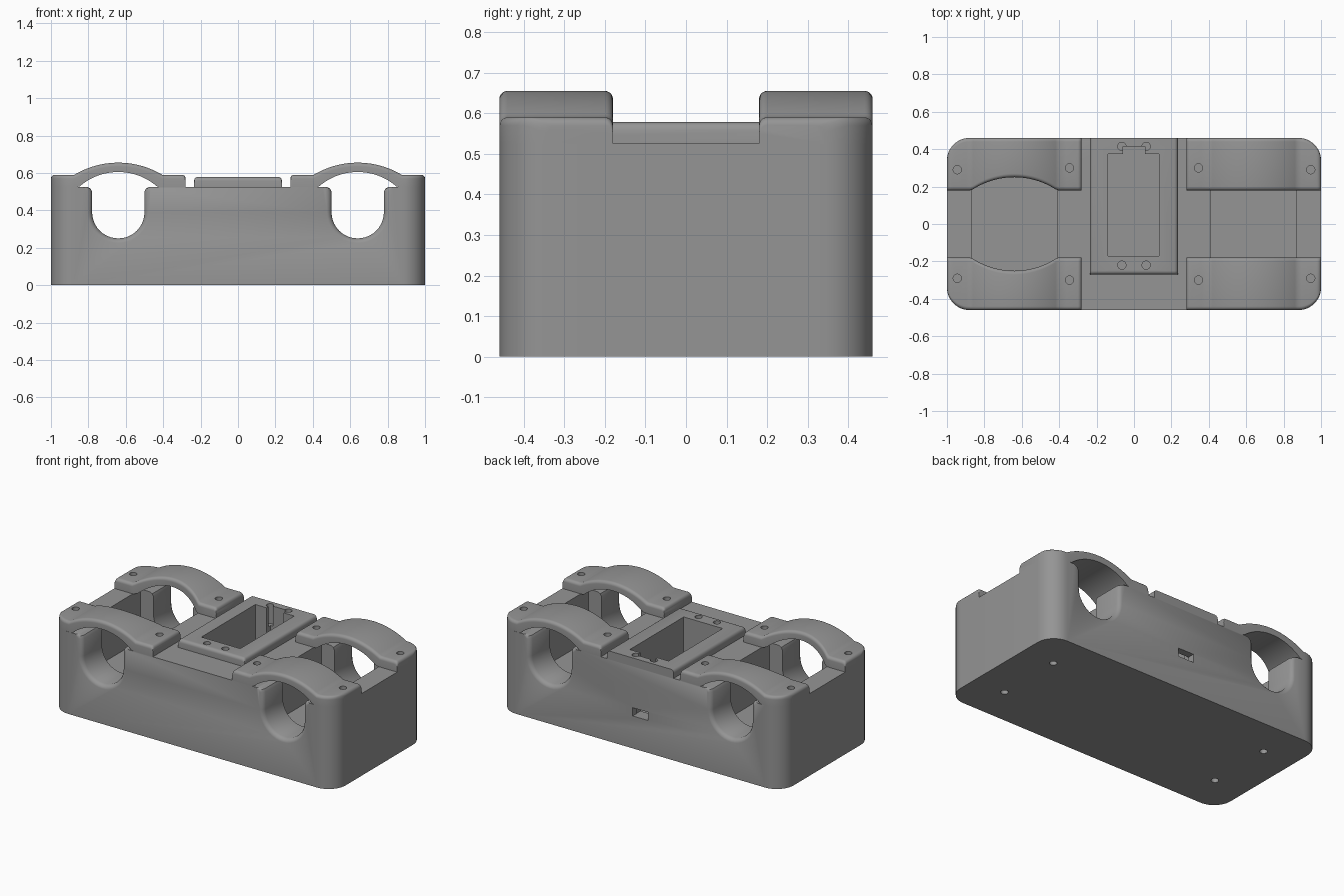
import bpy, bmesh, math

if "Cube" in bpy.data.objects:
    bpy.data.objects.remove(bpy.data.objects["Cube"])

grey = bpy.data.materials.new("mid_grey")
grey.diffuse_color = (0.3, 0.3, 0.3, 1)
grey.use_nodes = True
grey.node_tree.nodes["Principled BSDF"].inputs["Base Color"].default_value = grey.diffuse_color

TOP, HALF_Y, CORNER, FILLET = 0.525, 0.46, 0.12, 0.02


def loft(name, sections):
    """Skin a list of equal-length point loops and cap both ends."""
    bm = bmesh.new()
    rings = [[bm.verts.new(p) for p in s] for s in sections]
    n = len(rings[0])
    for a, b in zip(rings, rings[1:]):
        for i in range(n):
            j = (i + 1) % n
            bm.faces.new((a[i], a[j], b[j], b[i]))
    bm.faces.new(rings[0])
    bm.faces.new(rings[-1])
    bmesh.ops.recalc_face_normals(bm, faces=bm.faces)
    me = bpy.data.meshes.new(name)
    bm.to_mesh(me)
    bm.free()
    me.materials.append(grey)
    ob = bpy.data.objects.new(name, me)
    bpy.context.collection.objects.link(ob)
    return ob


def box(x0, x1, y0, y1, z0, z1):
    return loft("cutter", [[(x0, y0, z), (x1, y0, z), (x1, y1, z), (x0, y1, z)]
                           for z in (z0, z1)])


def drill(x, y, z0, z1, r=0.022):
    ring = [(x + r * math.cos(i * math.pi / 12), y + r * math.sin(i * math.pi / 12))
            for i in range(24)]
    return loft("cutter", [[(px, py, z) for px, py in ring] for z in (z0, z1)])


def cut(ob, cutter):
    cutter.hide_render = True
    m = ob.modifiers.new("cut", 'BOOLEAN')
    m.operation, m.solver, m.object = 'DIFFERENCE', 'EXACT', cutter
    bpy.context.view_layer.objects.active = ob
    bpy.ops.object.modifier_apply(modifier=m.name)
    bpy.data.objects.remove(cutter)


def end_drop(d):
    """Height lost to the fillet at distance d from an end."""
    d = min(max(d, 0), FILLET)
    return FILLET - math.sqrt(max(0, FILLET ** 2 - (FILLET - d) ** 2))


def section(x, y0, y1, bottom, top, round_y1=True):
    """Cross-section in the y-z plane with filleted upper corners."""
    r, steps = FILLET, 5
    arc = [(1 - math.cos(i * math.pi / 2 / steps), math.sin(i * math.pi / 2 / steps))
           for i in range(steps + 1)]
    s = 1 if y1 > y0 else -1
    pts = [(x, y0, bottom)]
    pts += [(x, y0 + s * r * a, top - r + r * b) for a, b in arc]
    if round_y1:
        pts += [(x, y1 - s * r * a, top - r + r * b) for a, b in reversed(arc)]
    else:
        pts.append((x, y1, top))
    return pts + [(x, y1, bottom)]


# Main body: block with rounded upright corners
outline = []
for cx, cy, start in ((1, 1, 0), (-1, 1, 90), (-1, -1, 180), (1, -1, 270)):
    for i in range(13):
        a = math.radians(start + i * 7.5)
        outline.append((cx * (1 - CORNER) + CORNER * math.cos(a),
                        cy * (HALF_Y - CORNER) + CORNER * math.sin(a)))
body = loft("body", [[(x, y, z) for x, y in outline] for z in (0, TOP)])


# U-shaped cradles with rounded lips on the front and back
def cradle_cutter(cx):
    secs = []
    lip = [(0.48, 0.025), (0.46, 0.025), (0.456, 0.015), (0.449, 0.007), (0.435, 0)]
    for y, off in [(-y, o) for y, o in lip] + lip[::-1]:
        r = 0.14 + off
        pts = [(cx + r + 0.025, y, 0.7), (cx + r + 0.025, y, TOP),
               (cx + r + 0.008, y, TOP - 0.008), (cx + r, y, TOP - 0.025)]
        right = [(2 * cx - p[0], p[1], p[2]) for p in reversed(pts)]
        bowl = [(cx + r * math.cos(i * math.pi / 20), y, 0.39 - r * math.sin(i * math.pi / 20))
                for i in range(21)]
        secs.append(pts + bowl + right)
    return loft("cutter", secs)


for s in (-1, 1):
    cut(body, cradle_cutter(0.64 * s))
    a, b = sorted((0.41 * s, 0.87 * s))
    cut(body, box(a, b, -0.26, 0.26, 0.2, 0.7))

# Raised centre plate, flush with the back
xs = [0, 0.003, 0.008, 0.014, FILLET]
xs = [-0.235 + d for d in xs] + [0.235 - d for d in reversed(xs)]
plate = loft("centre_plate", [section(x, -0.27, HALF_Y, TOP, 0.578 - end_drop(0.235 - abs(x)), False)
                              for x in xs])

# Centre well, wire channel and rear window
for ob in (body, plate):
    cut(ob, box(-0.14, 0.135, -0.17, 0.375, 0.2, 0.7))
    cut(ob, box(-0.06, 0.06, 0.3, 0.415, 0.205, 0.7))
    for x in (-0.065, 0.065):
        for y in (-0.22, 0.415):
            cut(ob, drill(x, y, 0.45, 0.7))
cut(body, box(-0.055, 0.055, 0.35, 0.5, 0.207, 0.26))

# Four arched clamps
spans = [0.28 + d for d in (0, 0.003, 0.008, 0.014, FILLET)] + [0.36]
spans += [0.405 + 0.47 * i / 32 for i in range(33)]
spans += [0.88 + CORNER * math.sin(i * math.pi / 24) for i in range(1, 13)]


def clamp_section(u, sx, sy):
    d = abs(u - 0.64)
    top = 0.59 + max(0, math.sqrt(0.457 ** 2 - min(d, 0.4) ** 2) - 0.457 + 0.065)
    under = TOP + max(0, math.sqrt(max(0, 0.316 ** 2 - d * d)) - 0.316 + 0.08)
    top -= end_drop(u - 0.28) + end_drop(1 - u)
    outer = HALF_Y
    if u > 1 - CORNER:
        outer += math.sqrt(max(0, CORNER ** 2 - (u - 1 + CORNER) ** 2)) - CORNER
    inner = 0.18
    if sx < 0:  # wider bay on the left side
        inner += max(0, math.sqrt(max(0, 0.41 ** 2 - d * d)) - 0.41 + 0.07)
    return section(u * sx, inner * sy, outer * sy, under, top)


clamps = []
for sx, side in ((-1, "left"), (1, "right")):
    for sy, end in ((-1, "front"), (1, "back")):
        clamp = loft(f"clamp_{end}_{side}", [clamp_section(u, sx, sy) for u in spans])
        for u, v in ((0.945, 0.29), (0.345, 0.3)):
            for ob in (clamp, body):
                cut(ob, drill(u * sx, v * sy, 0.42, 0.72))
        clamps.append(clamp)
        # Mounting hole underneath
        cut(body, drill(0.78 * sx, 0.215 * sy, -0.1, 0.1))

# Smooth the curves, keep edges crisp
for ob in [body, plate] + clamps:
    bpy.ops.object.select_all(action='DESELECT')
    ob.select_set(True)
    bpy.context.view_layer.objects.active = ob
    bpy.ops.object.shade_smooth_by_angle(angle=math.radians(30))
